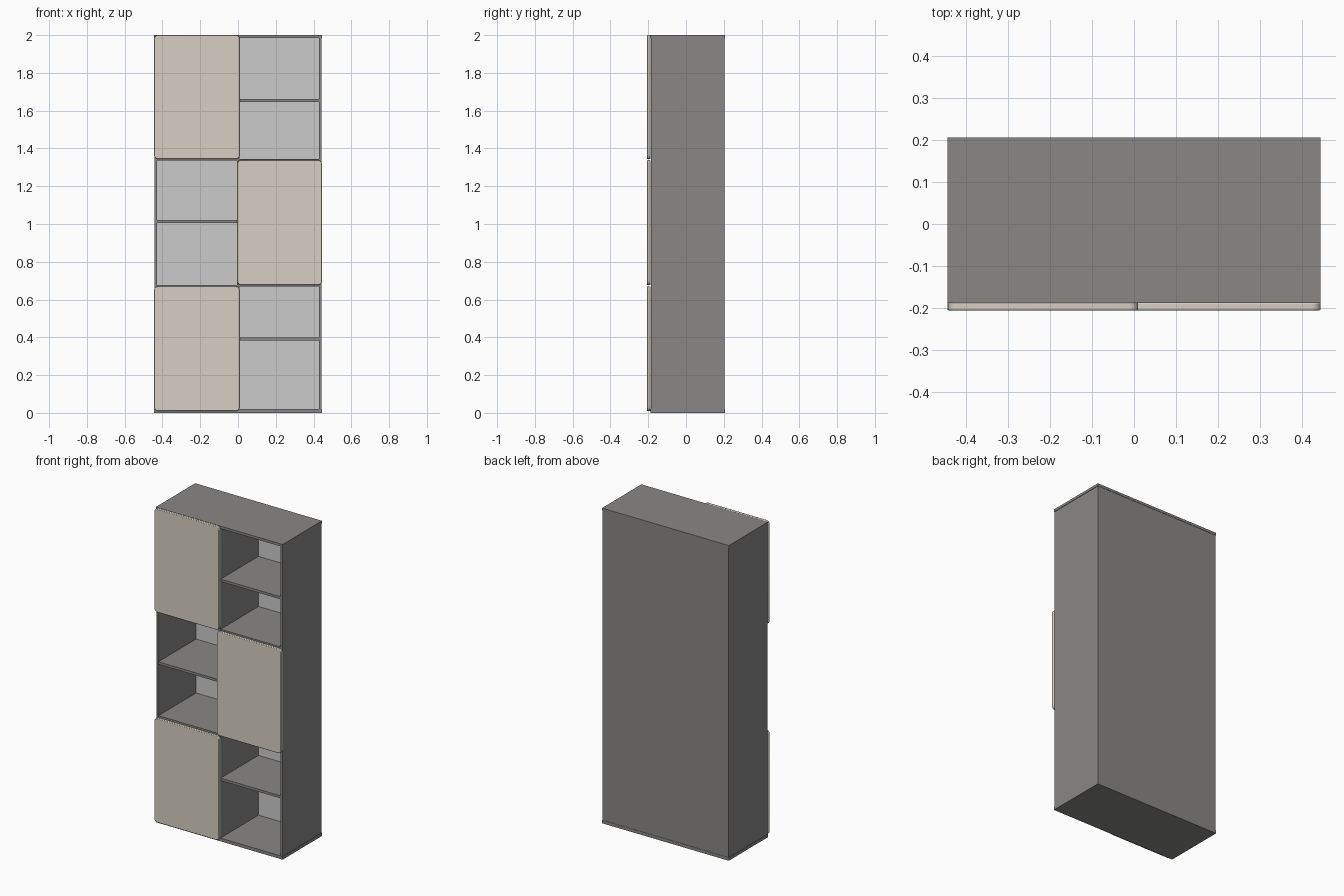
import bpy, bmesh
from math import radians

if "Cube" in bpy.data.objects:
    bpy.data.objects.remove(bpy.data.objects["Cube"])


def material(name, rgb):
    m = bpy.data.materials.new(name)
    m.diffuse_color = (*rgb, 1)
    m.use_nodes = True
    m.node_tree.nodes["Principled BSDF"].inputs["Base Color"].default_value = m.diffuse_color
    return m


DARK = material("dark_grey", (0.25, 0.245, 0.24))
PALE = material("pale_grey", (0.62, 0.62, 0.62))
BEIGE = material("beige", (0.68, 0.62, 0.54))


def box(name, x, y, z, mat=DARK):
    """Axis-aligned panel from (min, max) ranges."""
    bm = bmesh.new()
    bmesh.ops.create_cube(bm, size=1)
    for v in bm.verts:
        v.co = [r[0] if c < 0 else r[1] for c, r in zip(v.co, (x, y, z))]
    me = bpy.data.meshes.new(name)
    bm.to_mesh(me)
    bm.free()
    ob = bpy.data.objects.new(name, me)
    bpy.context.collection.objects.link(ob)
    me.materials.append(mat)
    return ob


def door(name, x, z):
    """Slab with rounded corners and softened edges."""
    ob = box(name, x, (-0.206, -0.188), z, BEIGE)
    bm = bmesh.new()
    bm.from_mesh(ob.data)
    corners = [e for e in bm.edges
               if abs(e.verts[0].co.y - e.verts[1].co.y) > 0.01]
    bmesh.ops.bevel(bm, geom=corners, offset=0.022, segments=6,
                    profile=0.5, affect='EDGES')
    bm.to_mesh(ob.data)
    bm.free()
    bev = ob.modifiers.new("soft_edge", 'BEVEL')
    bev.width, bev.segments = 0.003, 2
    bpy.ops.object.select_all(action='DESELECT')
    ob.select_set(True)
    bpy.context.view_layer.objects.active = ob
    bpy.ops.object.shade_smooth_by_angle(angle=radians(35))


# Top and bottom plates, slightly wider than the sides
box("top_plate", (-0.445, 0.445), (-0.188, 0.206), (1.984, 2.0))
box("bottom_plate", (-0.445, 0.445), (-0.188, 0.206), (0, 0.02))

# Sides, centre divider and back
H = (0.02, 1.984)
for side, s in (("left", -1), ("right", 1)):
    box(side + "_side", sorted((s * 0.43, s * 0.442)), (-0.186, 0.204), H)
box("centre_divider", (-0.005, 0.008), (-0.186, 0.194), H)
box("back_panel", (-0.43, 0.43), (0.198, 0.204), H)
box("back_lining", (-0.43, 0.43), (0.194, 0.198), H, PALE)

# Fixed shelves between the three tiers, and thin shelves in open bays
left, right = (-0.43, -0.005), (0.008, 0.43)
for bay, x, z in (("left", left, 0.662), ("left", left, 1.336),
                  ("right", right, 0.668), ("right", right, 1.328),
                  ("left", left, 1.004),
                  ("right", right, 0.383), ("right", right, 1.646)):
    box(bay + "_shelf", x, (-0.184, 0.194), (z, z + 0.016))

# Staggered doors
door("top_left_door", (-0.444, 0.01), (1.344, 2.0))
door("middle_right_door", (-0.005, 0.445), (0.677, 1.338))
door("bottom_left_door", (-0.445, 0.01), (0.01, 0.67))
